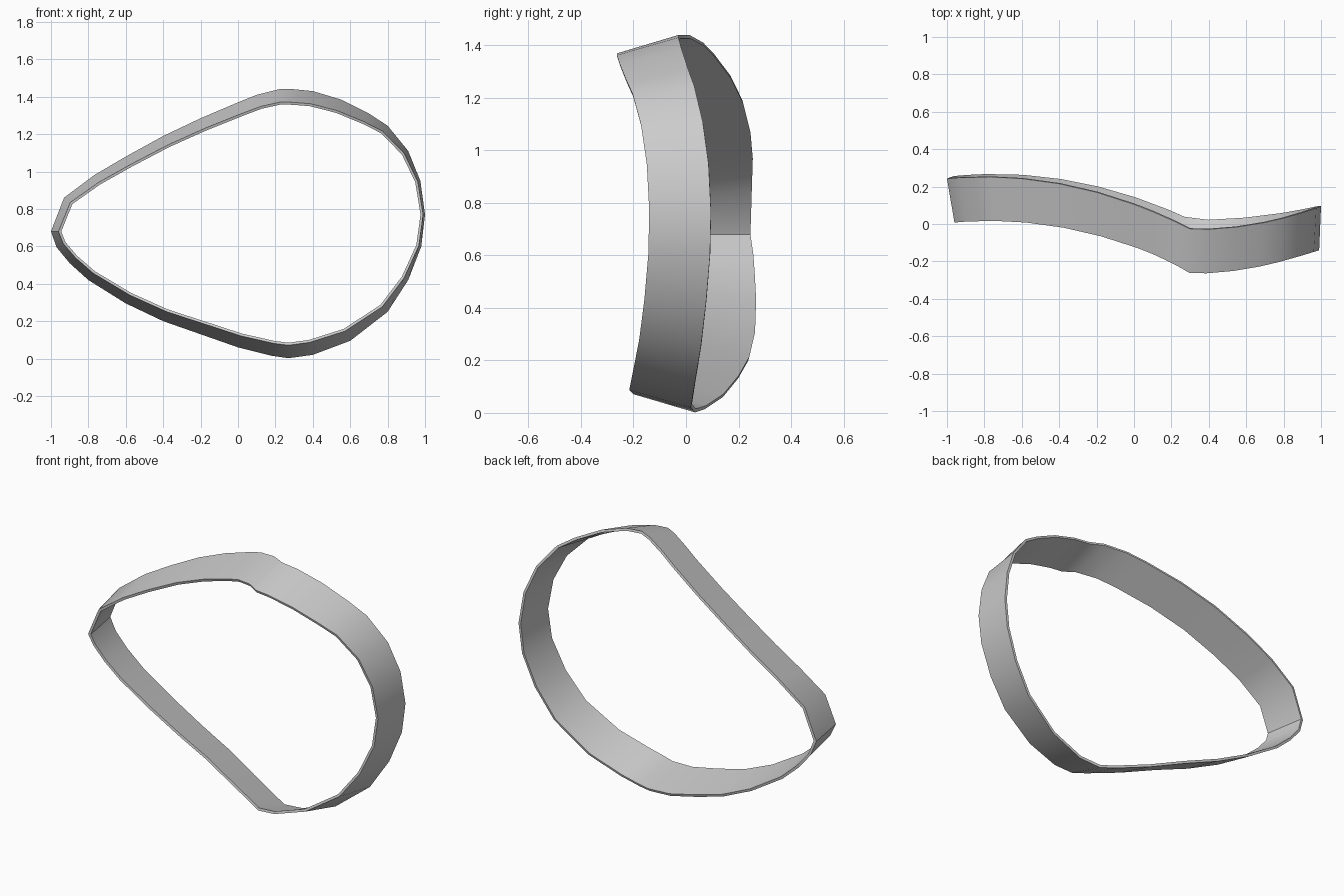
import bpy
import math
from mathutils import Vector

default_cube = bpy.data.objects.get("Cube")
if default_cube:
    bpy.data.objects.remove(default_cube, do_unlink=True)

# Outline of the rear edge as (x, z), from the pointed tip over the top and back underneath
TIP = (-1, .68)
UPPER = [(-.93, .86), (-.77, .98), (-.6, 1.08), (-.4, 1.19), (-.2, 1.285), (0, 1.37),
         (.1, 1.41), (.22, 1.44), (.3, 1.44), (.4, 1.43), (.55, 1.385), (.7, 1.31),
         (.8, 1.245), (.91, 1.11), (.975, .95), (1, .77)]
LOWER = [(.98, .6), (.91, .42), (.8, .25), (.6, .095), (.4, .02), (.27, .002), (.18, .015),
         (0, .06), (-.2, .13), (-.4, .2), (-.6, .295), (-.8, .42), (-.9, .51), (-.97, .595)]
BAND_WIDTH = .235
WALL = .014
BEND_X = .33


def upper_depth(x):
    """Rear edge depth along the upper half: an arch, then a gentle rise."""
    if x < BEND_X:
        return .252 - .23 * (x + .8) ** 2
    return -.03 + .125 * ((x - BEND_X) / (1 - BEND_X)) ** 2


def lower_depth(x):
    """Rear edge depth along the lower half."""
    if x < BEND_X:
        return .265 - .222 * (x + .75) ** 2
    return .018 + .078 * ((x - BEND_X) / (1 - BEND_X)) ** 2


def taper(x):
    """How far the front edge sits inside the rear edge."""
    if x < .3:
        return .04 + .03 * (x + 1) / 1.3
    return .07 - .06 * ((x - .3) / .7) ** 2


def make_material(name, color):
    material = bpy.data.materials.new(name)
    material.use_nodes = True
    material.diffuse_color = color
    material.node_tree.nodes["Principled BSDF"].inputs["Base Color"].default_value = color
    return material


# Curved band: a closed strip between the front and rear edges
outline = [TIP] + UPPER + LOWER
depths = [upper_depth(x) for x, z in [TIP] + UPPER] + [lower_depth(x) for x, z in LOWER]
count = len(outline)
verts = []
for i, (x, z) in enumerate(outline):
    before = Vector(outline[i - 1])
    after = Vector(outline[(i + 1) % count])
    here = Vector((x, z))
    along = ((here - before).normalized() + (after - here).normalized()).normalized()
    outward = Vector((-along.y, along.x))
    front = here - outward * taper(x)
    verts.append((front.x, depths[i] - BAND_WIDTH, front.y))
    verts.append((x, depths[i], z))

faces = []
for i in range(count):
    a, b = 2 * i, 2 * ((i + 1) % count)
    faces.append((a, b, b + 1, a + 1))

mesh = bpy.data.meshes.new("curved_band")
mesh.from_pydata(verts, [], faces)
band = bpy.data.objects.new("curved_band", mesh)
bpy.context.collection.objects.link(band)
mesh.materials.append(make_material("plain grey", (.6, .6, .6, 1)))

# Wall thickness, added towards the inside
bpy.ops.object.select_all(action="DESELECT")
band.select_set(True)
bpy.context.view_layer.objects.active = band
wall = band.modifiers.new("wall", "SOLIDIFY")
wall.thickness = WALL
wall.offset = -1
wall.use_even_offset = True
bpy.ops.object.modifier_apply(modifier=wall.name)

# Smooth walls with crisp rims and a crisp tip
bpy.ops.object.shade_smooth_by_angle(angle=math.radians(36))
